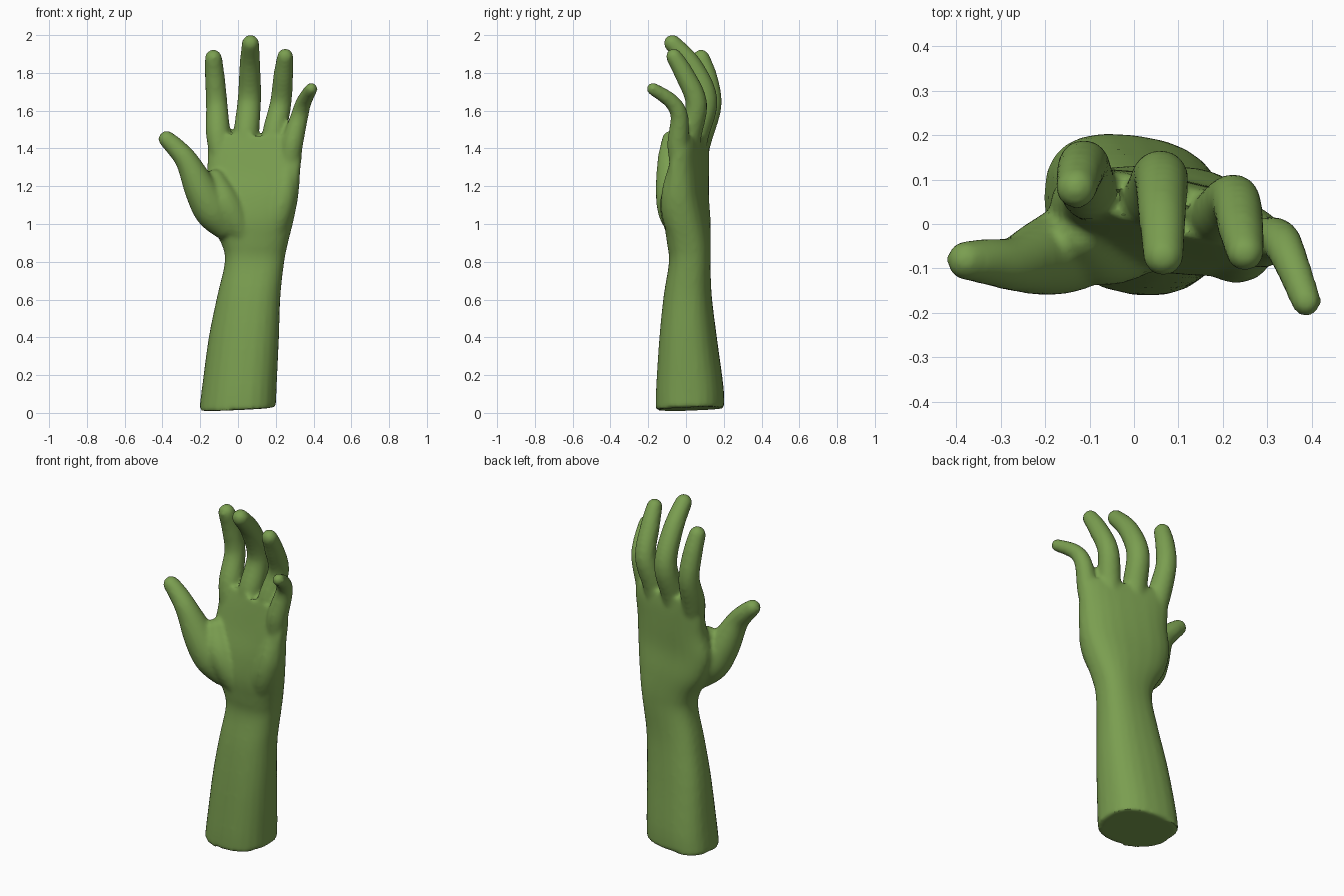
import bpy
import bmesh
import math
from mathutils import Vector

SIDES = 24

default_cube = bpy.data.objects.get("Cube")
if default_cube:
    bpy.data.objects.remove(default_cube, do_unlink=True)

skin_green = bpy.data.materials.new("skin_green")
skin_green.use_nodes = True
colour = (0.195, 0.342, 0.08, 1.0)
skin_green.diffuse_color = colour
skin_green.node_tree.nodes["Principled BSDF"].inputs["Base Color"].default_value = colour


def spline(keys, steps):
    """Smoothly interpolate a list of equal-length tuples."""
    result = []
    for i in range(len(keys) - 1):
        before, start = keys[max(i - 1, 0)], keys[i]
        end, after = keys[i + 1], keys[min(i + 2, len(keys) - 1)]
        for step in range(steps):
            t = step / steps
            result.append([
                b + 0.5 * t * (c - a + t * (2 * a - 5 * b + 4 * c - d + t * (3 * (b - c) + d - a)))
                for a, b, c, d in zip(before, start, end, after)])
    result.append(list(keys[-1]))
    return result


def loft(bm, rings):
    """Skin a row of rings and close both ends."""
    loops = [[bm.verts.new(point) for point in ring] for ring in rings]
    for lower, upper in zip(loops, loops[1:]):
        for i in range(SIDES):
            j = (i + 1) % SIDES
            bm.faces.new((lower[i], lower[j], upper[j], upper[i]))
    bm.faces.new(reversed(loops[0]))
    bm.faces.new(loops[-1])


def signed_power(value, power):
    return math.copysign(abs(value) ** power, value)


def arm_ring(section):
    """Rounded section; slant leans it across the hand, cup hollows or swells the front."""
    z, left, right, front, back, slant, cup = section
    ring = []
    for i in range(SIDES):
        angle = math.tau * i / SIDES
        u = signed_power(math.cos(angle), 0.8)
        v = signed_power(math.sin(angle), 0.8)
        x = (left + right) / 2 + u * (right - left) / 2
        y = (front + back) / 2 + v * (back - front) / 2 + slant * u
        if v < 0:
            y += cup * (1 - u * u)
        ring.append(Vector((x, y, z)))
    return ring


def digit(bm, keys):
    """Tapered tube along a path of (x, y, z, radius) with a rounded tip."""
    path = spline(keys, 5)
    centres = [Vector(p[:3]) for p in path]
    radii = [p[3] for p in path]
    heading = (centres[-1] - centres[-2]).normalized()
    tip, tip_radius = centres[-1], radii[-1]
    for angle in (25, 50, 75):
        turn = math.radians(angle)
        centres.append(tip + heading * tip_radius * math.sin(turn))
        radii.append(tip_radius * math.cos(turn))
    rings = []
    for i, (centre, radius) in enumerate(zip(centres, radii)):
        ahead = centres[min(i + 1, len(centres) - 1)]
        tangent = (ahead - centres[max(i - 1, 0)]).normalized()
        side = Vector((0, 1, 0)).cross(tangent).normalized()
        depth = tangent.cross(side)
        rings.append([
            centre + radius * (side * math.cos(a) + depth * math.sin(a))
            for a in (math.tau * k / SIDES for k in range(SIDES))])
    loft(bm, rings)


bm = bmesh.new()

# Forearm, wrist and palm: z, left, right, front, back, slant, cup
sections = [
    (0.02, -0.205, 0.20, -0.128, 0.20, -0.024, -0.032),
    (0.14, -0.19, 0.205, -0.125, 0.195, -0.024, -0.032),
    (0.40, -0.155, 0.217, -0.11, 0.16, -0.022, -0.03),
    (0.62, -0.11, 0.225, -0.098, 0.135, -0.014, -0.02),
    (0.80, -0.07, 0.245, -0.09, 0.13, -0.005, 0),
    (0.90, -0.09, 0.265, -0.10, 0.13, -0.01, 0),
    (1.02, -0.16, 0.295, -0.12, 0.125, -0.025, 0.01),
    (1.15, -0.19, 0.32, -0.115, 0.11, -0.04, 0.02),
    (1.28, -0.165, 0.33, -0.095, 0.105, -0.05, 0.03),
    (1.40, -0.16, 0.34, -0.055, 0.10, -0.055, 0.015),
    (1.48, -0.15, 0.32, -0.02, 0.09, -0.06, 0),
]
rings = [arm_ring(section) for section in spline(sections, 4)]
# The cut end slopes gently and the knuckle line drops towards the little finger
for point in rings[0]:
    point.z += 0.05 * point.x + 0.04 * point.y
for point in rings[-1]:
    point.z -= 0.25 * max(point.x - 0.1, 0)
loft(bm, rings)

# Fleshy pads of the palm, below the thumb and below the little finger
digit(bm, [(0.04, -0.03, 0.92, 0.06), (-0.02, -0.045, 1.03, 0.083),
           (-0.08, -0.05, 1.13, 0.085), (-0.12, -0.025, 1.23, 0.06)])
digit(bm, [(0.18, -0.025, 0.92, 0.06), (0.215, -0.055, 1.05, 0.073),
           (0.245, -0.06, 1.17, 0.068), (0.26, -0.035, 1.31, 0.054)])

# Thumb
digit(bm, [(-0.05, -0.025, 0.97, 0.07), (-0.13, -0.05, 1.065, 0.097),
           (-0.195, -0.073, 1.18, 0.088), (-0.268, -0.09, 1.33, 0.062),
           (-0.33, -0.085, 1.405, 0.052), (-0.377, -0.082, 1.449, 0.045)])

# Index finger
digit(bm, [(-0.09, 0.05, 1.32, 0.05), (-0.105, 0.08, 1.47, 0.064),
           (-0.112, 0.132, 1.63, 0.057), (-0.122, 0.115, 1.77, 0.053),
           (-0.13, 0.08, 1.878, 0.046)])

# Middle finger
digit(bm, [(0.03, 0.04, 1.32, 0.05), (0.043, 0.055, 1.47, 0.066),
           (0.06, 0.105, 1.66, 0.062), (0.063, 0.03, 1.84, 0.055),
           (0.066, -0.072, 1.957, 0.046)])

# Ring finger
digit(bm, [(0.17, 0.015, 1.32, 0.05), (0.19, 0.02, 1.47, 0.063),
           (0.226, 0.055, 1.64, 0.057), (0.24, -0.007, 1.79, 0.052),
           (0.25, -0.064, 1.887, 0.043)])

# Little finger
digit(bm, [(0.27, -0.03, 1.28, 0.05), (0.287, -0.042, 1.42, 0.057),
           (0.325, -0.035, 1.57, 0.047), (0.35, -0.078, 1.65, 0.041),
           (0.388, -0.175, 1.715, 0.034)])

bmesh.ops.recalc_face_normals(bm, faces=bm.faces)
mesh = bpy.data.meshes.new("hand_and_forearm")
bm.to_mesh(mesh)
bm.free()
mesh.materials.append(skin_green)
hand = bpy.data.objects.new("hand_and_forearm", mesh)
bpy.context.collection.objects.link(hand)
bpy.context.view_layer.objects.active = hand
hand.select_set(True)

# Fuse the parts into one skin and soften the webs between the fingers
fuse = hand.modifiers.new("fuse", "REMESH")
fuse.mode = "VOXEL"
fuse.voxel_size = 0.012
soften = hand.modifiers.new("soften", "SMOOTH")
soften.factor = 0.5
soften.iterations = 6
for name in ("fuse", "soften"):
    bpy.ops.object.modifier_apply(modifier=name)
if not hand.data.materials:
    hand.data.materials.append(skin_green)
bpy.ops.object.shade_smooth_by_angle(angle=math.radians(40))
